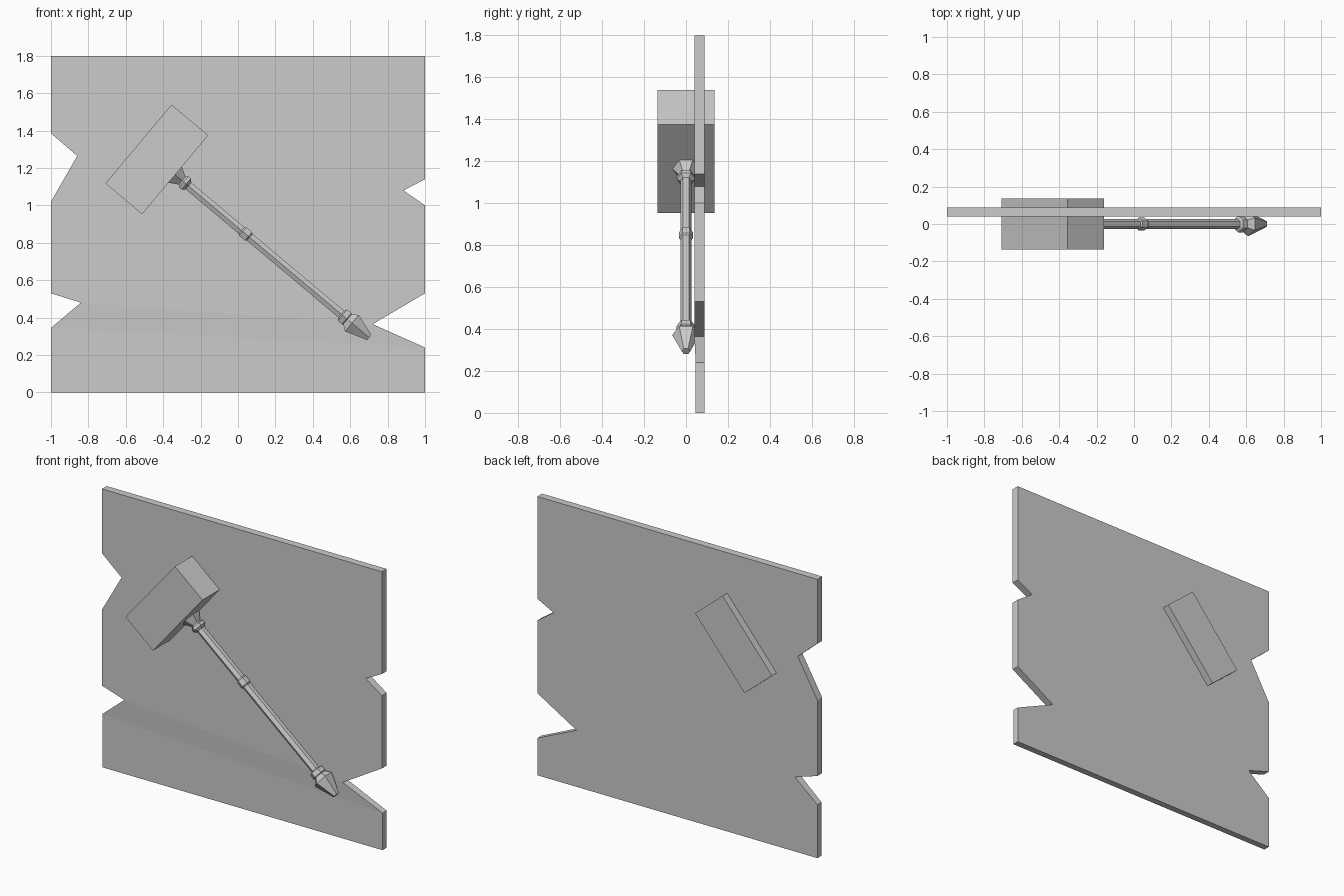
import bpy, bmesh
from math import radians, cos, sin, pi
from mathutils import Matrix

if "Cube" in bpy.data.objects:
    bpy.data.objects.remove(bpy.data.objects["Cube"])

# hammer frame: local z runs down the handle, starting at the head's centre
HAMMER = Matrix.Translation((-0.434, 0, 1.246)) @ Matrix.Rotation(radians(130), 4, 'Y')


def make_object(name, bm, matrix=Matrix.Identity(4)):
    bmesh.ops.recalc_face_normals(bm, faces=bm.faces)
    mesh = bpy.data.meshes.new(name)
    bm.to_mesh(mesh)
    bm.free()
    obj = bpy.data.objects.new(name, mesh)
    obj.matrix_world = matrix
    bpy.context.collection.objects.link(obj)
    return obj


def hex_turned(name, profile):
    """Closed six-sided turning from (distance, radius) pairs."""
    bm = bmesh.new()
    rings = [[bm.verts.new((r * cos(pi / 2 + k * pi / 3), r * sin(pi / 2 + k * pi / 3), t))
              for k in range(6)] for t, r in profile]
    for a, b in zip(rings, rings[1:]):
        for k in range(6):
            j = (k + 1) % 6
            bm.faces.new((a[k], a[j], b[j], b[k]))
    bm.faces.new(rings[0])
    bm.faces.new(rings[-1])
    return make_object(name, bm, HAMMER)


# torn board with notched sides; its lower front strip leans back slightly
outline = [(-1, 0), (1, 0), (1, 0.24), (0.72, 0.365), (1, 0.53), (1, 1.0),
           (0.885, 1.08), (1, 1.14), (1, 1.8), (-1, 1.8), (-1, 1.385),
           (-0.86, 1.265), (-1, 1.02), (-1, 0.53), (-0.84, 0.48), (-1, 0.345)]
set_back = {0, 1, 2, 15}
bm = bmesh.new()
front = [bm.verts.new((x, 0.046 if i in set_back else 0.04, z))
         for i, (x, z) in enumerate(outline)]
back = [bm.verts.new((x, 0.088, z)) for x, z in outline]
for loop in ((0, 1, 2, 15), (15, 2, 3, 14), range(3, 15)):
    bm.faces.new([front[i] for i in loop])
bm.faces.new(back)
for i in range(len(outline)):
    j = (i + 1) % len(outline)
    bm.faces.new((front[i], front[j], back[j], back[i]))
make_object("notched_board", bm)

# hammer head block
bm = bmesh.new()
bmesh.ops.create_cube(bm, size=1)
bmesh.ops.scale(bm, vec=(0.55, 0.27, 0.256), verts=bm.verts)
make_object("hammer_head", bm, HAMMER)

# handle and its fittings
hex_turned("handle_shaft", [(0.17, 0.027), (1.34, 0.027)])
hex_turned("head_socket", [(0.12, 0.066), (0.128, 0.064), (0.182, 0.028)])
hex_turned("upper_collar", [(0.176, 0.03), (0.187, 0.045), (0.205, 0.045), (0.22, 0.028)])
hex_turned("middle_band", [(0.592, 0.027), (0.6, 0.034), (0.64, 0.034), (0.648, 0.027)])
hex_turned("lower_collar", [(1.288, 0.028), (1.295, 0.045), (1.325, 0.045), (1.335, 0.036)])
hex_turned("pommel", [(1.33, 0.04), (1.362, 0.066), (1.482, 0.02)])
